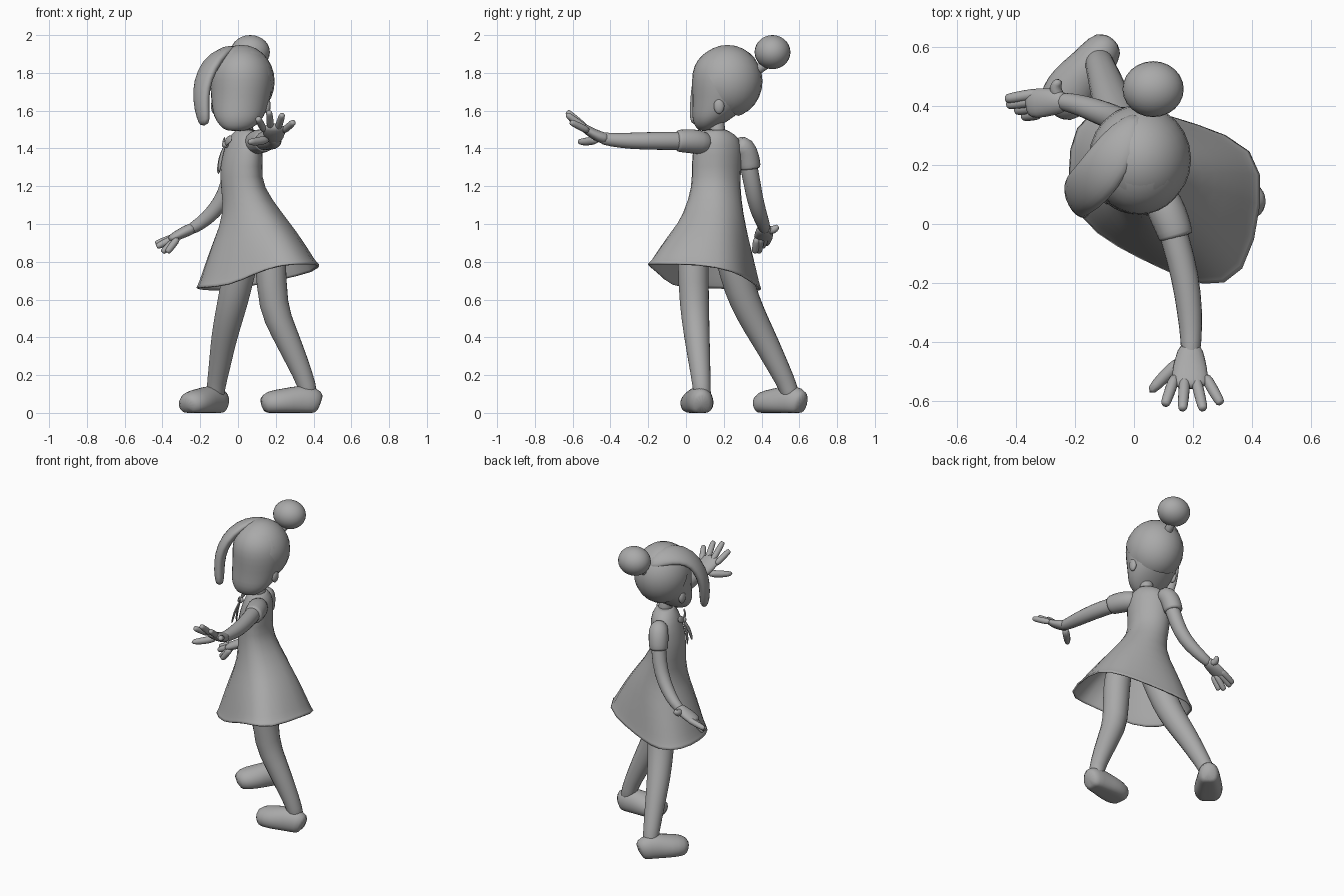
import bpy, bmesh, math
from mathutils import Vector, Matrix

cube = bpy.data.objects.get("Cube")
if cube:
    bpy.data.objects.remove(cube)

grey = bpy.data.materials.new("plain_grey")
grey.use_nodes = True
grey.diffuse_color = (.4, .4, .4, 1)
grey.node_tree.nodes["Principled BSDF"].inputs["Base Color"].default_value = grey.diffuse_color

UP = Vector((0, 0, 1))


def finish(name, bm, subdivide=1):
    """Turn a bmesh into a smooth grey object."""
    bmesh.ops.recalc_face_normals(bm, faces=bm.faces)
    for face in bm.faces:
        face.smooth = True
    mesh = bpy.data.meshes.new(name)
    bm.to_mesh(mesh)
    bm.free()
    obj = bpy.data.objects.new(name, mesh)
    bpy.context.collection.objects.link(obj)
    mesh.materials.append(grey)
    if subdivide:
        obj.modifiers.new("Subdivision", 'SUBSURF').levels = subdivide
        obj.modifiers["Subdivision"].render_levels = subdivide
    return obj


def loft(name, rings, capped=True, subdivide=1):
    """Bridge rings of points, keeping everything above the floor."""
    bm = bmesh.new()
    loops = [[bm.verts.new((p[0], p[1], max(p[2], 0))) for p in ring] for ring in rings]
    for low, high in zip(loops, loops[1:]):
        for i in range(len(low)):
            j = (i + 1) % len(low)
            bm.faces.new((low[i], low[j], high[j], high[i]))
    if capped:
        bm.faces.new(loops[0])
        bm.faces.new(loops[-1])
    return finish(name, bm, subdivide)


def tube(name, path, normal=UP, sides=10, centre=None):
    """Sweep an ellipse along x, y, z, half width, (half thickness) points."""
    spots = [Vector(p[:3]) for p in path]
    rings = []
    for i, spot in enumerate(spots):
        along = (spots[min(i + 1, len(spots) - 1)] - spots[max(i - 1, 0)]).normalized()
        facing = spot - centre if centre else normal
        side = facing.cross(along).normalized()
        out = along.cross(side)
        wide, thick = path[i][3], path[i][-1]
        angles = [math.tau * k / sides for k in range(sides)]
        rings.append([spot + side * wide * math.cos(a) + out * thick * math.sin(a) for a in angles])
    return loft(name, rings)


def ball(centre, radii):
    bm = bmesh.new()
    bmesh.ops.create_uvsphere(bm, u_segments=24, v_segments=14, radius=1)
    bmesh.ops.transform(bm, verts=bm.verts,
                        matrix=Matrix.Translation(centre) @ Matrix.Diagonal((*radii, 1)))
    return bm


# Dress: bodice ellipses turned to the chest direction, then a swinging hem
hem = [Vector(p) for p in (
    (.435, .08, .79), (.425, .26, .75), (.2, .34, .7), (.06, .38, .67),
    (-.09, .41, .645), (-.205, .34, .655), (-.225, .17, .66), (-.195, .02, .665),
    (-.05, -.08, .67), (.09, -.145, .74), (.235, -.215, .79), (.38, -.19, .79))]
turn = math.atan2(-.39, -.92)
directions = [math.atan2(p.y - .1, p.x - .11) for p in hem]
rings = []
for z, x, y, depth, width in (
        (1.495, .04, .16, .045, .05), (1.475, .04, .165, .065, .095),
        (1.43, .035, .17, .09, .14), (1.3, .017, .16, .108, .138),
        (1.2, .02, .16, .105, .13), (1.05, .085, .145, .16, .16)):
    ring = []
    for a in directions:
        r = 1 / math.hypot(math.cos(a - turn) / depth, math.sin(a - turn) / width)
        ring.append(Vector((x + r * math.cos(a), y + r * math.sin(a), z)))
    rings.append(ring)
hip = rings[-1]
for spread, drop in ((.38, .35), (.74, .74), (.9, .93), (1, 1)):
    ring = [p.lerp(q, spread) for p, q in zip(hip, hem)]
    for point, p, q in zip(ring, hip, hem):
        point.z = p.z + (q.z - p.z) * drop
    rings.append(ring)
dress = loft("dress", rings, capped=False)
shell = dress.modifiers.new("Thickness", 'SOLIDIFY')
shell.thickness, shell.offset = .01, 0

# Neck
tube("neck", [(.045, .17, 1.43, .05), (.04, .165, 1.5, .043), (.03, .16, 1.58, .045)], Vector((1, 0, 0)))

# Head: stacked ellipses from chin to crown
rings = []
for z, x, y, wide, deep in (
        (1.49, -.01, .1, .05, .03), (1.52, 0, .112, .1, .07), (1.57, .005, .145, .138, .117),
        (1.63, .01, .182, .153, .15), (1.72, .02, .212, .17, .184), (1.8, .02, .215, .174, .189),
        (1.87, .02, .215, .147, .162), (1.925, .02, .215, .085, .097), (1.945, .02, .215, .02, .02)):
    angles = [math.tau * k / 16 for k in range(16)]
    rings.append([(x + wide * math.cos(a), y + deep * math.sin(a), z) for a in angles])
loft("head", rings)

# Ears
for name, spot in (("left_ear", (.155, .175, 1.625)), ("right_ear", (-.125, .22, 1.625))):
    finish(name, ball(spot, (.018, .028, .042)), 0)

# Hair cap, trimmed along the hairline
bm = ball((.02, .22, 1.755), (.174, .185, .193))
bmesh.ops.bisect_plane(bm, geom=bm.verts[:] + bm.edges[:] + bm.faces[:], plane_co=(0, .15, 1.8),
                       plane_no=(-.2, -.85, -.5), clear_outer=True)
finish("hair_cap", bm, 0)

# Swept fringe, bun and the strand under the bun
tube("fringe", [
    (.02, .37, 1.85, .03, .02), (-.03, .31, 1.9, .065, .03), (-.08, .22, 1.91, .09, .035),
    (-.14, .14, 1.86, .09, .038), (-.188, .1, 1.76, .08, .038),
    (-.197, .08, 1.66, .068, .036), (-.185, .065, 1.57, .055, .032), (-.175, .055, 1.52, .035, .022)],
    centre=Vector((.02, .22, 1.74)))
finish("bun", ball((.065, .458, 1.91), (.104, .095, .09)), 0)
tube("bun_strand", [(.04, .36, 1.8, .03), (.05, .4, 1.83, .025), (.06, .44, 1.86, .035)])

# Arms and sleeves
tube("left_arm", [
    (.1, .08, 1.44, .05), (.14, -.05, 1.44, .052), (.175, -.18, 1.44, .05),
    (.19, -.3, 1.44, .046), (.195, -.4, 1.445, .037), (.19, -.47, 1.46, .034)])
tube("right_arm", [
    (-.01, .3, 1.43, .048), (-.03, .34, 1.28, .049), (-.065, .36, 1.15, .047),
    (-.13, .385, 1.06, .044), (-.2, .41, 1.0, .036), (-.27, .42, .96, .032)], Vector((0, 1, 0)))
tube("left_sleeve", [
    (.07, .13, 1.42, .055), (.1, .07, 1.435, .07), (.13, 0, 1.44, .067),
    (.142, -.04, 1.44, .062), (.144, -.048, 1.44, .06)])
tube("right_sleeve", [
    (.015, .26, 1.43, .05), (-.01, .31, 1.41, .065), (-.025, .33, 1.35, .065),
    (-.032, .338, 1.3, .061), (-.033, .339, 1.29, .059)], Vector((0, 1, 0)))


def hand(side, palm, first, last, tips, thumb):
    """Flat palm, four fingers spread over the knuckle line, and a thumb."""
    tube(side + "_palm", palm)
    for i, tip in enumerate(tips):
        base, end = Vector(first).lerp(Vector(last), i / 3), Vector(tip)
        finger = [(*base.lerp(end, step), thick)
                  for step, thick in ((0, .021), (.5, .021), (.92, .019), (1.02, .014))]
        tube(f"{side}_finger_{i + 1}", finger, sides=8)
    tube(side + "_thumb", [(*p, thick) for p, thick in zip(thumb, (.027, .024, .018))], sides=8)


hand("left",
     [(.193, -.4, 1.447, .037, .034), (.19, -.46, 1.46, .056, .032),
      (.19, -.52, 1.495, .068, .027), (.19, -.56, 1.525, .06, .02)],
     (.142, -.51, 1.49), (.238, -.51, 1.49),
     [(.105, -.615, 1.56), (.165, -.63, 1.595), (.235, -.63, 1.58), (.295, -.61, 1.54)],
     [(.165, -.46, 1.45), (.1, -.52, 1.435), (.05, -.575, 1.435)])
hand("right",
     [(-.22, .415, .987, .036, .033), (-.28, .415, .96, .05, .032),
      (-.33, .41, .935, .055, .027), (-.37, .407, .915, .046, .02)],
     (-.315, .445, .94), (-.315, .375, .93),
     [(-.435, .425, .895), (-.43, .405, .88), (-.4, .385, .85), (-.375, .365, .85)],
     [(-.25, .425, .97), (-.275, .465, .965), (-.25, .49, .99)])

# Legs with bent knees
forward = Vector((-.9, -.4, 0))
tube("left_leg", [
    (.15, .05, .98, .09), (.175, .035, .8, .088), (.182, .045, .56, .083), (.243, .055, .43, .074),
    (.31, .07, .28, .063), (.37, .083, .14, .05), (.38, .09, .05, .05)], forward)
tube("right_leg", [
    (.06, .2, .95, .09), (0, .27, .72, .092), (-.025, .305, .6, .087), (-.06, .375, .46, .078),
    (-.08, .43, .36, .07), (-.1, .495, .23, .06), (-.12, .55, .12, .051), (-.12, .56, .05, .05)], forward)

# Shoes: flat soles, rounded toes
for name, heel, toe in (("left_shoe", (.435, .085, 0), (.125, .045, 0)),
                        ("right_shoe", (-.08, .62, 0), (-.275, .38, 0))):
    path = []
    for along, wide, tall in ((0, .045, .1), (.1, .068, .14), (.35, .074, .15),
                              (.62, .093, .13), (.88, .086, .12), (1, .05, .075)):
        spot = Vector(heel).lerp(Vector(toe), along)
        path.append((spot.x, spot.y, tall * .4, wide, tall * .6))
    tube(name, path, sides=14)

# Neck bow with two loops and two tails
knot = (-.068, .125, 1.42)
finish("bow_knot", ball(knot, (.018, .02, .018)), 0)
for kind, ends in (("loop", ((-.03, .065, 1.46), (-.07, .19, 1.45))),
                   ("tail", ((-.1, .075, 1.27), (-.105, .135, 1.26)))):
    for side, end in zip(("left", "right"), ends):
        middle = Vector(knot).lerp(Vector(end), .5) + forward * .012
        tube(f"bow_{side}_{kind}", [(*knot, .012, .006), (*middle, .026, .008), (*end, .02, .005)],
             forward, sides=8)
